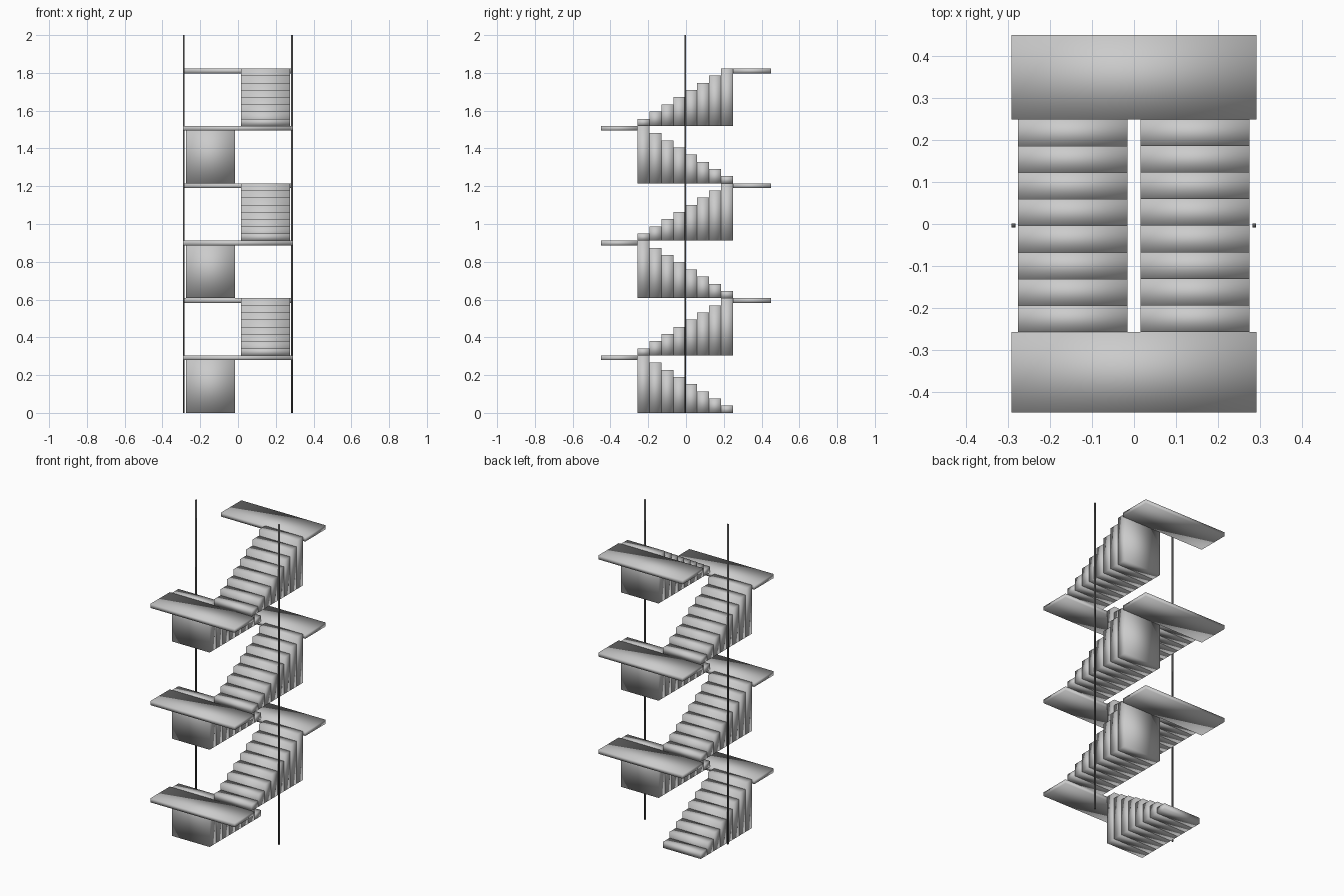
import bpy, bmesh
from mathutils import Matrix, Vector

if "Cube" in bpy.data.objects:
    bpy.data.objects.remove(bpy.data.objects["Cube"])

FLIGHTS, STEPS = 6, 8
RISE = 1.823 / FLIGHTS            # height of one flight
Y_BACK, Y_FRONT = 0.249, -0.257   # ends of each flight
TREAD = (Y_BACK - Y_FRONT) / STEPS


def material(name, grey):
    mat = bpy.data.materials.new(name)
    mat.diffuse_color = (grey, grey, grey, 1)
    mat.use_nodes = True
    mat.node_tree.nodes["Principled BSDF"].inputs["Base Color"].default_value = mat.diffuse_color
    return mat


DARK = material("dark_metal", 0.1)


def add_box(bm, lo, hi):
    lo, hi = Vector(lo), Vector(hi)
    size = hi - lo
    m = Matrix.Translation((lo + hi) / 2) @ Matrix.Diagonal((*size, 1))
    bmesh.ops.create_cube(bm, size=1, matrix=m)


def make_object(name, boxes, mat=None):
    bm = bmesh.new()
    for lo, hi in boxes:
        add_box(bm, lo, hi)
    for face in bm.faces:         # soft shading across the box corners
        face.smooth = True
    mesh = bpy.data.meshes.new(name)
    bm.to_mesh(mesh)
    bm.free()
    if mat:
        mesh.materials.append(mat)
    obj = bpy.data.objects.new(name, mesh)
    bpy.context.collection.objects.link(obj)
    return obj


for f in range(FLIGHTS):
    base = f * RISE
    to_front = f % 2 == 0
    x0, x1 = (-0.276, -0.016) if to_front else (0.015, 0.275)

    # Flight of solid steps, each reaching down to the flight's base
    steps = []
    for s in range(STEPS):
        y0 = Y_BACK - (s + 1) * TREAD if to_front else Y_FRONT + s * TREAD
        steps.append(((x0, y0, base),
                      (x1, y0 + TREAD, base + (s + 1) * RISE / STEPS)))
    make_object(f"stair_flight_{f + 1}", steps)

    # Landing at the top of the flight
    top = base + RISE
    ya, yb = (-0.449, Y_FRONT) if to_front else (Y_BACK, 0.45)
    make_object(f"landing_{f + 1}",
                [((-0.292, ya, top - 0.025), (0.291, yb, top))])

# Square side poles running the full height
for name, x in (("left_pole", -0.287), ("right_pole", 0.286)):
    make_object(name, [((x - 0.0045, -0.008, 0), (x + 0.0045, 0.001, 2))], DARK)
